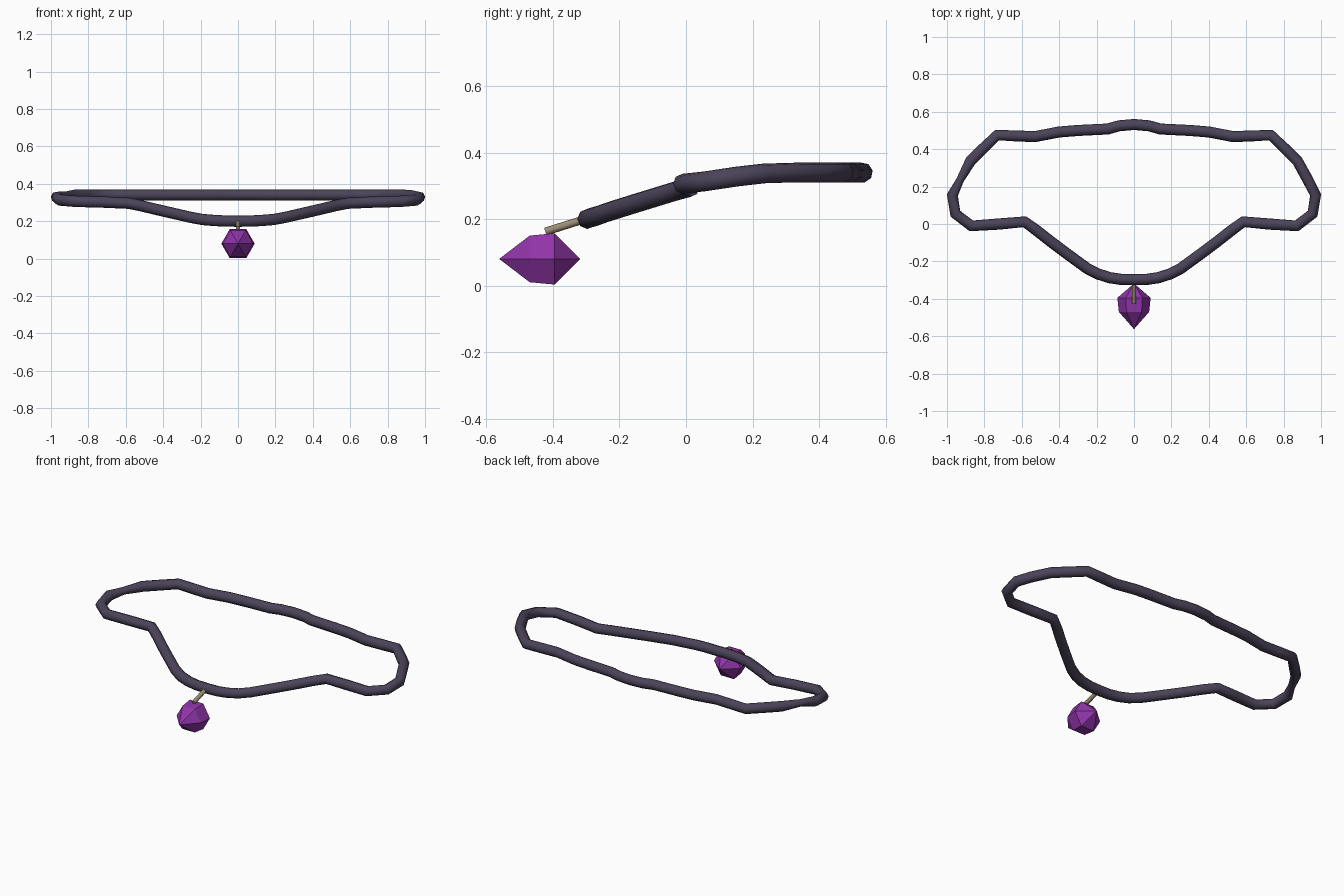
import bpy, bmesh, math
from mathutils import Vector

if "Cube" in bpy.data.objects:
    bpy.data.objects.remove(bpy.data.objects["Cube"])


def material(name, rgb):
    m = bpy.data.materials.new(name)
    m.diffuse_color = (*rgb, 1)
    m.use_nodes = True
    m.node_tree.nodes["Principled BSDF"].inputs["Base Color"].default_value = m.diffuse_color
    return m


CORD = material("dark cord", (0.07, 0.057, 0.1))
GEM = material("purple gem", (0.28, 0.035, 0.4))
METAL = material("tan metal", (0.33, 0.27, 0.18))


def activate(ob):
    bpy.ops.object.select_all(action='DESELECT')
    ob.select_set(True)
    bpy.context.view_layer.objects.active = ob


# Cord: right half of the loop from the front centre to the back centre
half = [(0, -0.297, 0.2), (0.07, -0.296, 0.201), (0.13, -0.287, 0.204),
        (0.19, -0.268, 0.209), (0.25, -0.238, 0.22), (0.35, -0.165, 0.243),
        (0.45, -0.09, 0.266), (0.52, -0.035, 0.283), (0.585, 0.012, 0.296),
        (0.72, 0.0, 0.302), (0.87, -0.01, 0.306), (0.955, 0.055, 0.313),
        (0.971, 0.155, 0.328), (0.93, 0.235, 0.337), (0.875, 0.335, 0.34),
        (0.81, 0.4, 0.34), (0.732, 0.475, 0.34), (0.63, 0.471, 0.34),
        (0.53, 0.467, 0.34), (0.4, 0.492, 0.34), (0.3, 0.5, 0.34),
        (0.14, 0.508, 0.34), (0.08, 0.525, 0.34), (0, 0.532, 0.34)]
loop = half + [(-x, y, z) for x, y, z in half[-2:0:-1]]
cu = bpy.data.curves.new("cord", 'CURVE')
cu.dimensions = '3D'
cu.bevel_depth = 0.03
cu.bevel_resolution = 2
sp = cu.splines.new('POLY')
sp.points.add(len(loop) - 1)
for p, co in zip(sp.points, loop):
    p.co = (*co, 1)
    # slight pinch at the left shoulder
    if co[0] < -0.9 and 0.2 < co[1] < 0.26:
        p.radius = 0.7
sp.use_cyclic_u = True
cu.materials.append(CORD)
cord = bpy.data.objects.new("cord", cu)
bpy.context.collection.objects.link(cord)
activate(cord)
bpy.ops.object.convert(target='MESH')
cord = bpy.context.object
bpy.ops.object.shade_smooth_by_angle(angle=math.radians(50))

# Gem: two hexagonal rings closed by a point at each end
bm = bmesh.new()
rings = []
for y, r in ((-0.47, 0.081), (-0.395, 0.089)):
    rings.append([bm.verts.new((r * math.cos(i * math.pi / 3), y,
                                0.08 + r * math.sin(i * math.pi / 3)))
                  for i in range(6)])
tips = [bm.verts.new((0, -0.562, 0.08)), bm.verts.new((0, -0.318, 0.08))]
for i in range(6):
    j = (i + 1) % 6
    bm.faces.new((rings[0][i], rings[0][j], rings[1][j], rings[1][i]))
    for tip, ring in zip(tips, rings):
        bm.faces.new((tip, ring[i], ring[j]))
bmesh.ops.recalc_face_normals(bm, faces=bm.faces)
me = bpy.data.meshes.new("gem")
bm.to_mesh(me)
bm.free()
me.materials.append(GEM)
bpy.context.collection.objects.link(bpy.data.objects.new("gem", me))

# Pin joining the gem to the cord
a, b = Vector((0, -0.423, 0.162)), Vector((0, -0.29, 0.204))
bpy.ops.mesh.primitive_cylinder_add(vertices=8, radius=0.012, depth=(b - a).length,
                                    location=(a + b) / 2)
pin = bpy.context.object
pin.name = "hanger_pin"
pin.rotation_euler = (b - a).to_track_quat('Z', 'Y').to_euler()
pin.data.materials.append(METAL)
bpy.ops.object.shade_smooth_by_angle(angle=math.radians(50))
